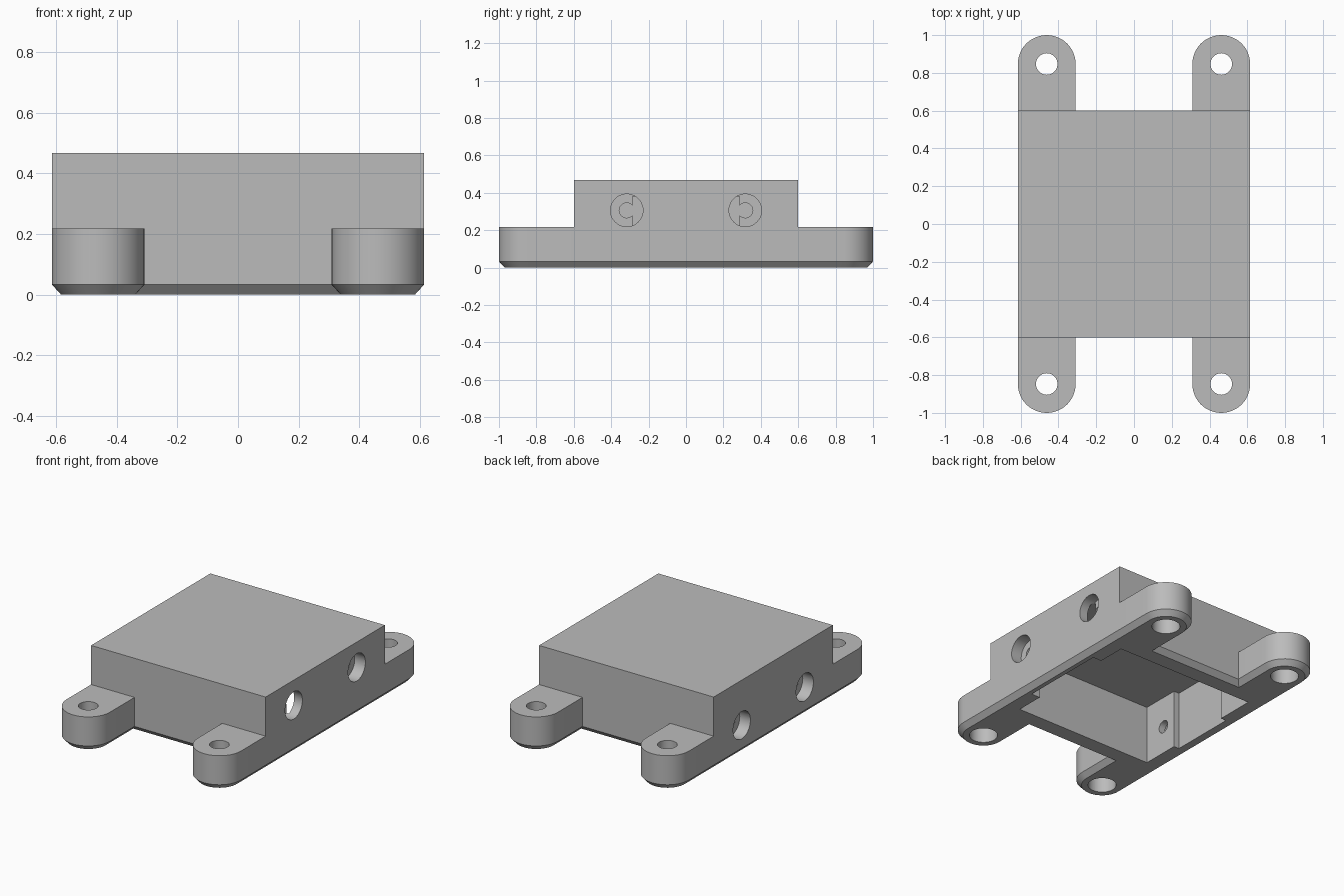
import bpy, bmesh, math
from mathutils import Matrix

cube = bpy.data.objects.get("Cube")
if cube:
    bpy.data.objects.remove(cube)

HX, HY, TOP = 0.615, 0.6, 0.467        # main block
EAR_X, EAR_Y, EAR_R = 0.462, 0.847, 0.153
EAR_TOP, BEVEL_Z, BEVEL_IN = 0.218, 0.033, 0.03
SEG = 24

grey = bpy.data.materials.new("plain grey")
grey.use_nodes = True
grey.diffuse_color = (0.5, 0.5, 0.5, 1)
grey.node_tree.nodes["Principled BSDF"].inputs["Base Color"].default_value = (0.5, 0.5, 0.5, 1)


def make_object(name, bm):
    bmesh.ops.recalc_face_normals(bm, faces=bm.faces)
    mesh = bpy.data.meshes.new(name)
    bm.to_mesh(mesh)
    bm.free()
    mesh.materials.append(grey)
    obj = bpy.data.objects.new(name, mesh)
    bpy.context.collection.objects.link(obj)
    return obj


def ear(inset):
    """Outline of the ear at +x +y, from the outer block corner to the inner one."""
    r = EAR_R - inset
    arc = [(EAR_X + r * math.cos(math.pi * i / SEG), EAR_Y + r * math.sin(math.pi * i / SEG))
           for i in range(SEG + 1)]
    return [(HX - inset, HY)] + arc + [(EAR_X - r, HY - inset)]


def outline(inset):
    """Four mirrored ears, running counter-clockwise around the plan."""
    e = ear(inset)
    quads = [e, [(-x, y) for x, y in reversed(e)],
             [(-x, -y) for x, y in e], [(x, -y) for x, y in reversed(e)]]
    return [p for q in quads for p in q]


def bridge(bm, low, high):
    n = len(low)
    for i in range(n):
        j = (i + 1) % n
        bm.faces.new((low[i], low[j], high[j], high[i]))


# Housing: chamfered eared base with a raised block, one closed shell
bm = bmesh.new()
rings = [[bm.verts.new((x, y, z)) for x, y in outline(d)]
         for z, d in ((0, BEVEL_IN), (BEVEL_Z, 0), (EAR_TOP, 0))]
bm.faces.new(rings[0][::-1])
bridge(bm, rings[0], rings[1])
bridge(bm, rings[1], rings[2])
n = SEG + 3
ears = [rings[2][k * n:(k + 1) * n] for k in range(4)]
for e in ears:
    bm.faces.new(e)
roof = [bm.verts.new((x, y, TOP)) for x, y in ((HX, HY), (-HX, HY), (-HX, -HY), (HX, -HY))]
bm.faces.new(roof)
a, b, c, d = ears
bm.faces.new((a[0], a[-1], b[0], b[-1], roof[1], roof[0]))     # back wall
bm.faces.new((c[0], c[-1], d[0], d[-1], roof[3], roof[2]))     # front wall
bm.faces.new((b[-1], c[0], roof[2], roof[1]))                  # side walls
bm.faces.new((d[-1], a[0], roof[0], roof[3]))
housing = make_object("housing", bm)


def cylinder(axis, radius, start, length):
    """Cutter along +z or along +/-x, starting at a point."""
    m = Matrix.Translation(start)
    if axis == "x":
        m = m @ Matrix.Rotation(math.pi / 2, 4, "Y")
    m = m @ Matrix.Translation((0, 0, length / 2))
    bm = bmesh.new()
    bmesh.ops.create_cone(bm, cap_ends=True, segments=40, radius1=radius, radius2=radius,
                          depth=abs(length), matrix=m)
    return make_object("bore_cutter", bm)


def cavity():
    """Open pocket underneath, widened between the corner screw bosses."""
    half = [(0.495, -0.47), (0.495, -0.285), (0.557, -0.285),
            (0.557, 0.285), (0.495, 0.285), (0.495, 0.47),
            (-0.495, 0.47), (-0.495, 0.218), (-0.533, 0.218),
            (-0.533, -0.218), (-0.495, -0.218), (-0.495, -0.47)]
    bm = bmesh.new()
    low = [bm.verts.new((x, y, -0.1)) for x, y in half]
    high = [bm.verts.new((x, y, 0.38)) for x, y in half]
    bm.faces.new(low[::-1])
    bm.faces.new(high)
    bridge(bm, low, high)
    return make_object("cavity_cutter", bm)


cutters = [cavity()]
# Mounting holes, wider from below
for sx in (-1, 1):
    for sy in (-1, 1):
        x, y = sx * EAR_X, sy * EAR_Y
        cutters.append(cylinder("z", 0.057, (x, y, -0.1), 0.5))
        cutters.append(cylinder("z", 0.084, (x, y, -0.1), 0.23))
# Counterbored side screw holes, lower on the -x side
for sx, z in ((1, 0.306), (-1, 0.18)):
    for y in (-0.317, 0.317):
        cutters.append(cylinder("x", 0.04, (sx * 0.4, y, z), sx * 0.3))
        cutters.append(cylinder("x", 0.087, (sx * 0.54, y, z), sx * 0.2))

bpy.context.view_layer.objects.active = housing
for cutter in cutters:
    mod = housing.modifiers.new("cut", "BOOLEAN")
    mod.operation = "DIFFERENCE"
    mod.solver = "EXACT"
    mod.object = cutter
    bpy.ops.object.modifier_apply(modifier=mod.name)
    bpy.data.objects.remove(cutter)

bpy.ops.object.select_all(action="DESELECT")
housing.select_set(True)
bpy.ops.object.shade_smooth_by_angle(angle=math.radians(30))
